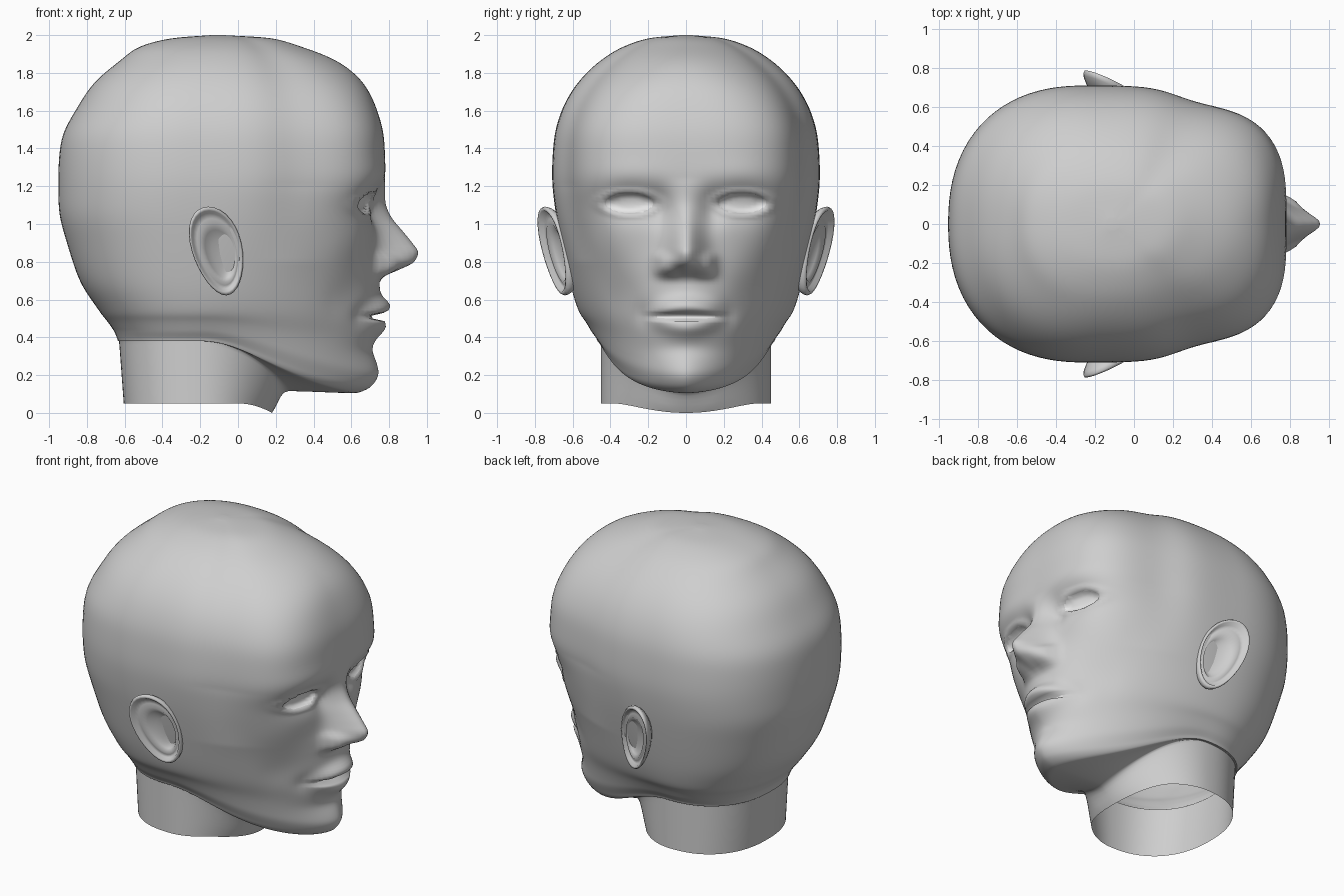
import bpy
import math

cube = bpy.data.objects.get("Cube")
if cube:
    bpy.data.objects.remove(cube, do_unlink=True)


def make_material(name, level):
    mat = bpy.data.materials.new(name)
    mat.use_nodes = True
    color = (level, level, level, 1)
    mat.diffuse_color = color
    mat.node_tree.nodes["Principled BSDF"].inputs["Base Color"].default_value = color
    return mat


grey = make_material("plain grey", 0.62)
pale = make_material("pale grey", 0.85)


def clamp(v):
    return max(0.0, min(1.0, v))


def sample(keys, knots, t):
    """Smooth curve through the keys, placed at rising knots, without overshoot."""
    last = len(keys) - 1
    i = max(k for k in range(last) if k == 0 or knots[k] <= t)
    span = knots[i + 1] - knots[i]
    f = clamp((t - knots[i]) / span)

    def rise(k, c):
        return (keys[k + 1][c] - keys[k][c]) / (knots[k + 1] - knots[k])

    def slope(k, c):
        if k in (0, last):
            return rise(min(k, last - 1), c)
        a, b = rise(k - 1, c), rise(k, c)
        return 2 * a * b / (a + b) if a * b > 0 else 0

    result = []
    for c in range(len(keys[0])):
        p, q = keys[i][c], keys[i + 1][c]
        m, n = slope(i, c) * span, slope(i + 1, c) * span
        h = f * f * (3 - 2 * f)
        result.append(p + (q - p) * h + m * f * (1 - f) ** 2 - n * f * f * (1 - f))
    return result


def build(name, verts, faces, materials):
    mesh = bpy.data.meshes.new(name)
    mesh.from_pydata(verts, [], faces)
    for mat in materials:
        mesh.materials.append(mat)
    for poly in mesh.polygons:
        poly.use_smooth = True
    obj = bpy.data.objects.new(name, mesh)
    bpy.context.collection.objects.link(obj)
    return obj


def loft_faces(rows, cols):
    return [(r * cols + c, (r + 1) * cols + c,
             (r + 1) * cols + (c + 1) % cols, r * cols + (c + 1) % cols)
            for r in range(rows - 1) for c in range(cols)]


# Head sections: front height, back x, front x, half width, centre x,
# front squareness, and how far the ring climbs toward the jaw hinge
SECTIONS = [
    (2.0, -.14, -.08, .03, -.11, 2, 0), (1.985, -.34, .17, .19, -.11, 2, 0),
    (1.94, -.52, .33, .33, -.13, 2, 0), (1.86, -.63, .53, .46, -.16, 2.1, 0),
    (1.74, -.77, .67, .58, -.2, 2.5, 0), (1.6, -.86, .738, .66, -.23, 2.9, 0),
    (1.45, -.937, .775, .7, -.25, 3.1, 0), (1.25, -.952, .78, .71, -.25, 3.1, 0),
    (1.08, -.95, .75, .693, -.25, 2.75, 0), (.9, -.905, .735, .66, -.23, 2.35, 0),
    (.7, -.84, .75, .617, -.21, 2, 0), (.5, -.735, .75, .57, -.2, 1.85, .04),
    (.36, -.695, .725, .535, -.2, 1.75, .13), (.22, -.655, .72, .5, -.2, 1.7, .21),
    (.14, -.64, .69, .475, -.2, 1.65, .255), (.105, -.635, .61, .468, -.2, 1.65, .275),
    (.115, -.63, .27, .45, -.2, 2, .265), (.05, -.605, .18, .45, -.2, 2, 0)]

# Nose ridge: height, projection, half width
NOSE = [(1.24, 0, .07), (1.12, .025, .075), (1.04, .065, .08), (.96, .135, .085),
        (.9, .185, .09), (.85, .215, .095), (.8, .19, .1), (.755, .1, .1),
        (.72, .02, .11), (.69, 0, .11)]
NOSE_KNOTS = [-key[0] for key in NOSE]


def bump(y, z, cy, cz, sy, sz, power=2):
    return math.exp(-abs((abs(y) - cy) / sy) ** power - abs((z - cz) / sz) ** power)


def nose_height(y, z):
    if not NOSE[-1][0] < z < NOSE[0][0]:
        return 0
    _, height, width = sample(NOSE, NOSE_KNOTS, -z)
    return height * math.exp(-(y / width) ** 2)


def eye_radius(y, z):
    return math.hypot((abs(y) - .3) / .125, (z - 1.11) / .052)


def face_relief(y, z):
    rho = eye_radius(y, z)
    wing = .1 * bump(y, z, .09, .79, .065, .065, 3)
    d = (nose_height(y, z) ** 3 + wing ** 3) ** (1 / 3)
    # brow, eye sockets and lids
    d += .01 * bump(y, z, .3, 1.25, .2, .08)
    d -= .05 * bump(y, z, .28, 1.12, .17, .1) + .035 * bump(y, z, .14, 1.08, .06, .09)
    d += .012 * math.exp(-((rho - 1.25) / .22) ** 2) - .025 * clamp((1.05 - rho) / .15)
    # cheeks
    d += .015 * bump(y, z, .42, .9, .14, .13) - .015 * bump(y, z, .34, .6, .1, .13)
    # lips narrowing to the corners, mouth gap and chin
    taper = clamp(1 - (y / .23) ** 2)
    d += .055 * taper * bump(0, z, 0, .515 + .05 * taper, 1, .048)
    d += .04 * taper * bump(0, z, 0, .515 - .06 * taper, 1, .05)
    d -= .07 * bump(y, z, 0, .51, .165, .017, 4) + .025 * bump(y, z, .2, .52, .06, .06)
    d += .025 * bump(y, z, 0, .2, .18, .08) - .015 * bump(y, z, 0, .34, .16, .05)
    return d


# Head, face and neck as one lofted skin, denser on the face
HALF = 64
half = [math.pi * (.35 * i / HALF + .65 * (i / HALF) ** 2) for i in range(HALF + 1)]
angles = half + [-a for a in half[-2:0:-1]]
COLS = len(angles)

knots = [0]
for above, below in zip(SECTIONS, SECTIONS[1:]):
    knots.append(knots[-1] + math.dist((above[0], above[2], above[3]),
                                       (below[0], below[2], below[3])))
count = int(knots[-1] / .015)
rows = [sample(SECTIONS, knots, knots[-1] * k / count) for k in range(count + 1)]
for _ in range(24):
    rows = [[(a + 2 * b + c) / 4 for a, b, c in zip(rows[k - 1], row, rows[k + 1])]
            if .25 < row[0] < 1.995 else row for k, row in enumerate(rows)]

verts = []
for level, back, front, width, mid, square, climb in rows:
    for ang in angles:
        c, s = math.cos(ang), math.sin(ang)
        is_front = c > 0
        reach = front - mid if is_front else mid - back
        n = square if is_front else 2.3
        r = ((abs(c) / reach) ** n + (abs(s) / width) ** n) ** (-1 / n)
        # flatter temples
        flat = math.exp(-((abs(ang) - .82) / .22) ** 2)
        r *= 1 - .055 * flat * clamp((level - .8) / .4)
        x, y = mid + r * c, r * s
        z = level + climb * (abs(s) ** 1.7 if is_front else 1)
        if is_front:
            # gather the mesh around the eyelid edges
            rho = eye_radius(y, z)
            if .65 < rho < 1.35:
                k = (1 + (rho - 1) * abs(rho - 1) / .35) / rho
                side = math.copysign(1, y)
                y = side * (.3 + (abs(y) - .3) * k)
                z = 1.11 + (z - 1.11) * k
                x = mid + reach * (1 - (abs(y) / width) ** n) ** (1 / n)
            x += face_relief(y, z) * clamp((x - .35) / .15)
        # throat dips at the cut edge of the neck
        z -= .05 * clamp(x / .18) ** 2 * clamp((.1 - level) / .05)
        verts.append((x, y, z))

faces = loft_faces(len(rows), COLS)
faces.append(tuple(range(COLS)))
head = build("head", verts, faces, [grey, pale])
for poly in head.data.polygons:
    x, y, z = poly.center
    in_eye = eye_radius(y, z) < 1
    in_mouth = abs(y) < .15 and abs(z - .508) < .01
    if x > .4 and (in_eye or in_mouth):
        poly.material_index = 1

# Ears: rings from the hidden root, over the rim, into the bowl
EAR_RINGS = [(.6, -.1), (.88, -.05), (.98, -.02), (1, 0), (.97, .012), (.91, .01),
             (.85, -.012), (.75, -.014), (.66, -.004), (.54, -.025), (.36, -.04),
             (.1, -.042)]
EAR_COLS = 32


def make_ear(name, side):
    points = []
    for scale, lift in EAR_RINGS:
        inward = clamp((.85 - scale) / .6) if lift > -.045 else 0
        for i in range(EAR_COLS):
            a = 2 * math.pi * i / EAR_COLS
            dz = .235 * math.sin(a) * scale - .03 * inward
            dx = .135 * math.cos(a) * (1 + .15 * math.sin(a)) * scale
            dx += .025 * inward - .2 * dz
            y = .695 + .14 * dz - .42 * dx + lift
            points.append((-.11 + dx, side * y, .857 + dz))
    skin = loft_faces(len(EAR_RINGS), EAR_COLS)
    last = (len(EAR_RINGS) - 1) * EAR_COLS
    skin.append(tuple(last + i for i in reversed(range(EAR_COLS))))
    if side < 0:
        skin = [f[::-1] for f in skin]
    return build(name, points, [f[::-1] for f in skin], [grey])


make_ear("left_side_ear", 1)
make_ear("right_side_ear", -1)
